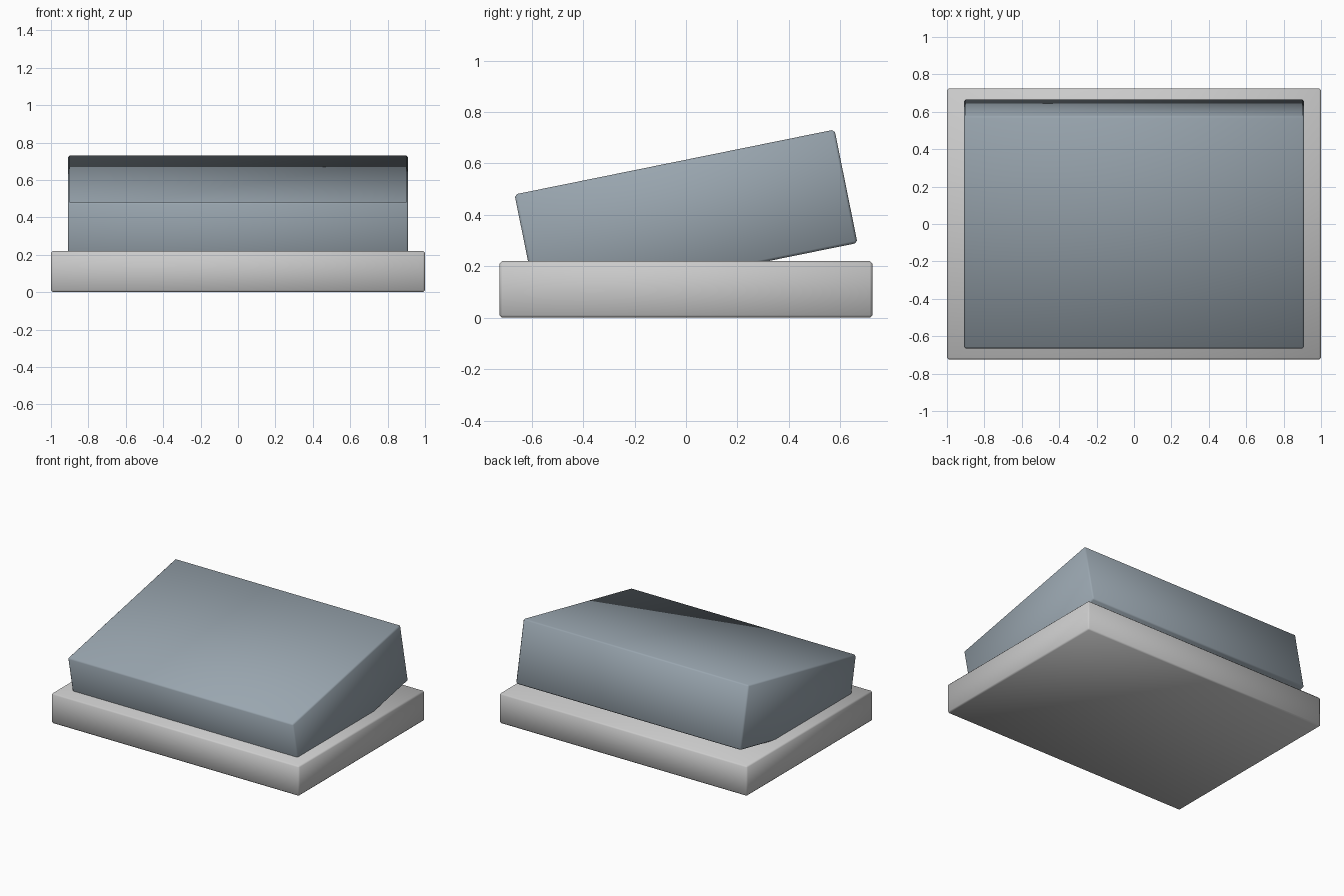
import bpy

if "Cube" in bpy.data.objects:
    bpy.data.objects.remove(bpy.data.objects["Cube"])


def bevelled_box(name, size, location, tilt=0.0, bevel=0.01, color=None):
    bpy.ops.mesh.primitive_cube_add(size=1, location=location)
    ob = bpy.context.object
    ob.name = name
    ob.scale = size
    bpy.ops.object.transform_apply(location=False, rotation=False, scale=True)
    ob.rotation_euler.x = tilt
    mod = ob.modifiers.new("edge_bevel", 'BEVEL')
    mod.width = bevel
    mod.segments = 1
    bpy.ops.object.shade_smooth()
    if color:
        mat = bpy.data.materials.new(name + "_finish")
        mat.diffuse_color = color
        mat.use_nodes = True
        mat.node_tree.nodes["Principled BSDF"].inputs["Base Color"].default_value = mat.diffuse_color
        ob.data.materials.append(mat)
    return ob


# Flat mounting plate
bevelled_box("base_plate", (2.0, 1.45, 0.22), (0, 0, 0.11), bevel=0.01)

# Tilted rocker sunk into the plate
bevelled_box("rocker", (1.82, 1.27, 0.45), (0, 0, 0.385), tilt=0.2, bevel=0.01,
             color=(0.32, 0.38, 0.43, 1))
